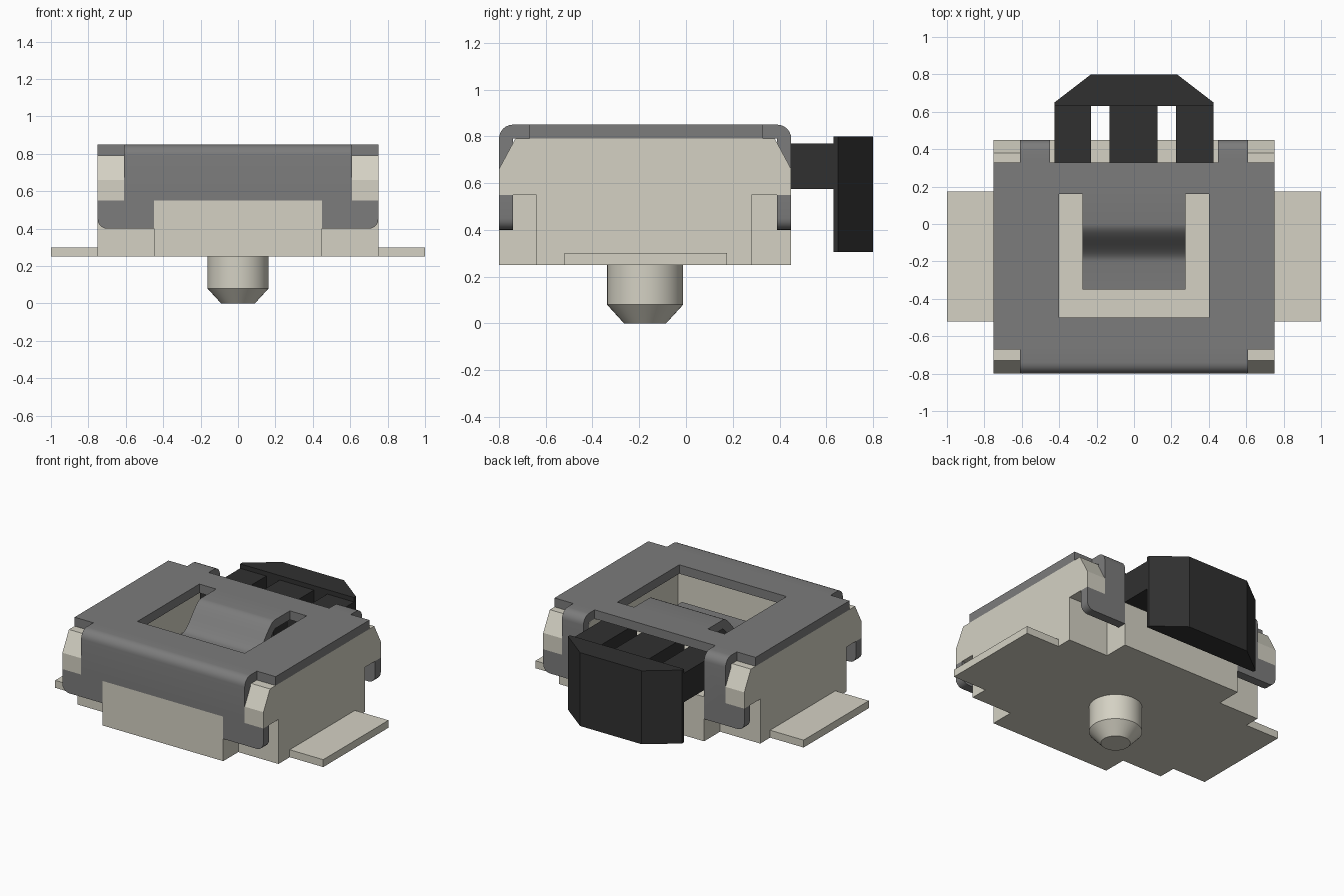
import bpy, bmesh, math
from mathutils import Vector

old = bpy.data.objects.get("Cube")
if old:
    bpy.data.objects.remove(old, do_unlink=True)


def material(name, rgb):
    m = bpy.data.materials.new(name)
    m.use_nodes = True
    m.diffuse_color = (*rgb, 1)
    m.node_tree.nodes["Principled BSDF"].inputs["Base Color"].default_value = (*rgb, 1)
    return m


CREAM = material("cream plastic", (0.66, 0.64, 0.55))
STEEL = material("grey steel", (0.2, 0.2, 0.2))
BLACK = material("black plastic", (0.03, 0.03, 0.03))


def prism(name, outline, lo, hi, axis, mat=None):
    """Extrude a 2D outline along x (outline is y,z) or z (outline is x,y)."""
    place = (lambda p, t: (t, *p)) if axis == "x" else (lambda p, t: (*p, t))
    bm = bmesh.new()
    face = bm.faces.new([bm.verts.new(place(p, lo)) for p in outline])
    ext = bmesh.ops.extrude_face_region(bm, geom=[face])
    move = Vector(place((0, 0), hi - lo))
    bmesh.ops.translate(bm, vec=move,
                        verts=[v for v in ext["geom"] if isinstance(v, bmesh.types.BMVert)])
    bmesh.ops.recalc_face_normals(bm, faces=bm.faces)
    mesh = bpy.data.meshes.new(name)
    bm.to_mesh(mesh)
    bm.free()
    ob = bpy.data.objects.new(name, mesh)
    bpy.context.collection.objects.link(ob)
    if mat:
        mesh.materials.append(mat)
    return ob


def box(name, x, y, z, mat=None):
    return prism(name, [(x[0], y[0]), (x[1], y[0]), (x[1], y[1]), (x[0], y[1])],
                 z[0], z[1], "z", mat)


def activate(ob):
    bpy.ops.object.select_all(action="DESELECT")
    ob.select_set(True)
    bpy.context.view_layer.objects.active = ob


def cut(ob, x, y, z):
    cutter = box("cutter", x, y, z)
    cutter.hide_render = True
    mod = ob.modifiers.new("cut", "BOOLEAN")
    mod.operation, mod.solver, mod.object = "DIFFERENCE", "EXACT", cutter
    activate(ob)
    bpy.ops.object.modifier_apply(modifier=mod.name)
    bpy.data.objects.remove(cutter, do_unlink=True)


def smooth(ob, degrees=35):
    activate(ob)
    bpy.ops.object.shade_smooth_by_angle(angle=math.radians(degrees))


FRONT, BACK, SIDE, T = -0.8, 0.45, 0.75, 0.06
BASE, STEP, TOP = 0.25, 0.55, 0.85

# Housing with sloped front and back shoulders
housing = prism("housing", [(FRONT, BASE), (BACK, BASE), (BACK, 0.66), (0.38, TOP - T),
                            (-0.73, TOP - T), (FRONT, 0.66)], -SIDE, SIDE, "x", CREAM)
for x in ((-1, -0.45), (0.45, 1)):                        # lower corner notches
    for y in ((-1, -0.64), (0.28, 1)):
        cut(housing, x, y, (0, STEP))
for y in ((-1, FRONT + T), (BACK - T, 1)):                # seats for the cover
    cut(housing, (-0.61, 0.61), y, (STEP, 1))
cut(housing, (-0.45, 0.45), (-0.56, 1), (STEP, 1))        # inner cavity, open at back

# Folded steel cover: a bent strip, then cut to shape
def bend(cy, start):
    return [(cy + T * math.cos(math.radians(start + a)),
             TOP - T + T * math.sin(math.radians(start + a))) for a in range(0, 91, 15)]


strip = [(BACK, 0.4)] + bend(BACK - T, 0) + bend(FRONT + T, 90) + [
    (FRONT, 0.4), (FRONT + T, 0.4), (FRONT + T, TOP - T), (BACK - T, TOP - T), (BACK - T, 0.4)]
cover = prism("cover", strip, -SIDE, SIDE, "x", STEEL)

bm = bmesh.new()                                          # rounded foot corners
bm.from_mesh(cover.data)
feet = [e for e in bm.edges
        if all(v.co.z < 0.41 and abs(v.co.x) > 0.74 for v in e.verts)
        and abs(e.verts[0].co.x - e.verts[1].co.x) < 0.01]
bmesh.ops.bevel(bm, geom=feet, offset=0.05, segments=5, profile=0.5, affect="EDGES")
bm.to_mesh(cover.data)
bm.free()

for x in ((-1, -0.61), (0.61, 1)):                        # open upper corners
    for y in ((-1, -0.67), (0.33, 1)):
        cut(cover, x, y, (STEP, 1))
cut(cover, (-0.45, 0.45), (-1, -0.7), (0, STEP))          # gap between front feet
cut(cover, (-0.45, 0.45), (0.33, 1), (0, 1))              # opening for the plunger
cut(cover, (-0.4, 0.4), (-0.5, 0.16), (0.7, 1))           # top window
smooth(cover)

# Spring tongue dipping into the window
upper, lower = [(0.16, TOP)], [(0.16, TOP - T)]
N, Y0, Y1, DROP = 14, 0.0, -0.2, 0.16
for i in range(N + 1):
    s = i / N
    y, z = Y0 + (Y1 - Y0) * s, TOP - DROP * s * s * (3 - 2 * s)
    slope = DROP * 6 * s * (1 - s) / (Y0 - Y1)
    n = Vector((-slope, 1)).normalized() * T
    upper.append((y, z))
    lower.append((y - n.x, z - n.y))
upper.append((-0.35, TOP - DROP))
lower.append((-0.35, TOP - DROP - T))
tongue = prism("spring_tongue", upper + lower[::-1], -0.275, 0.275, "x", STEEL)
smooth(tongue)

# Plunger bars and push button
for name, x in (("left_bar", (0.225, 0.425)), ("middle_bar", (-0.13, 0.125)),
                ("right_bar", (-0.425, -0.23))):
    box(name, x, (0.2, 0.64), (0.575, 0.77), BLACK)
prism("push_button", [(-0.425, 0.63), (0.425, 0.63), (0.425, 0.65), (0.23, 0.8),
                      (-0.23, 0.8), (-0.425, 0.65)], 0.305, 0.8, "z", BLACK)

# Solder leads
for name, x in (("left_lead", (SIDE, 1)), ("right_lead", (-1, -SIDE))):
    box(name, x, (-0.52, 0.175), (BASE, 0.3), CREAM)

# Locating peg with tapered tip
bm = bmesh.new()
for r1, r2, z1, z2 in ((0.09, 0.163, 0, 0.08), (0.163, 0.163, 0.08, BASE)):
    part = bmesh.ops.create_cone(bm, segments=40, radius1=r1, radius2=r2,
                                 depth=z2 - z1, cap_ends=True)
    bmesh.ops.translate(bm, verts=part["verts"], vec=(0, -0.175, (z1 + z2) / 2))
inner = [f for f in bm.faces if len(f.verts) > 4 and abs(f.calc_center_median().z - 0.08) < 0.01]
bmesh.ops.delete(bm, geom=inner, context="FACES_ONLY")
bmesh.ops.remove_doubles(bm, verts=bm.verts, dist=0.001)
mesh = bpy.data.meshes.new("locating_peg")
bm.to_mesh(mesh)
bm.free()
mesh.materials.append(CREAM)
peg = bpy.data.objects.new("locating_peg", mesh)
bpy.context.collection.objects.link(peg)
smooth(peg, 30)
